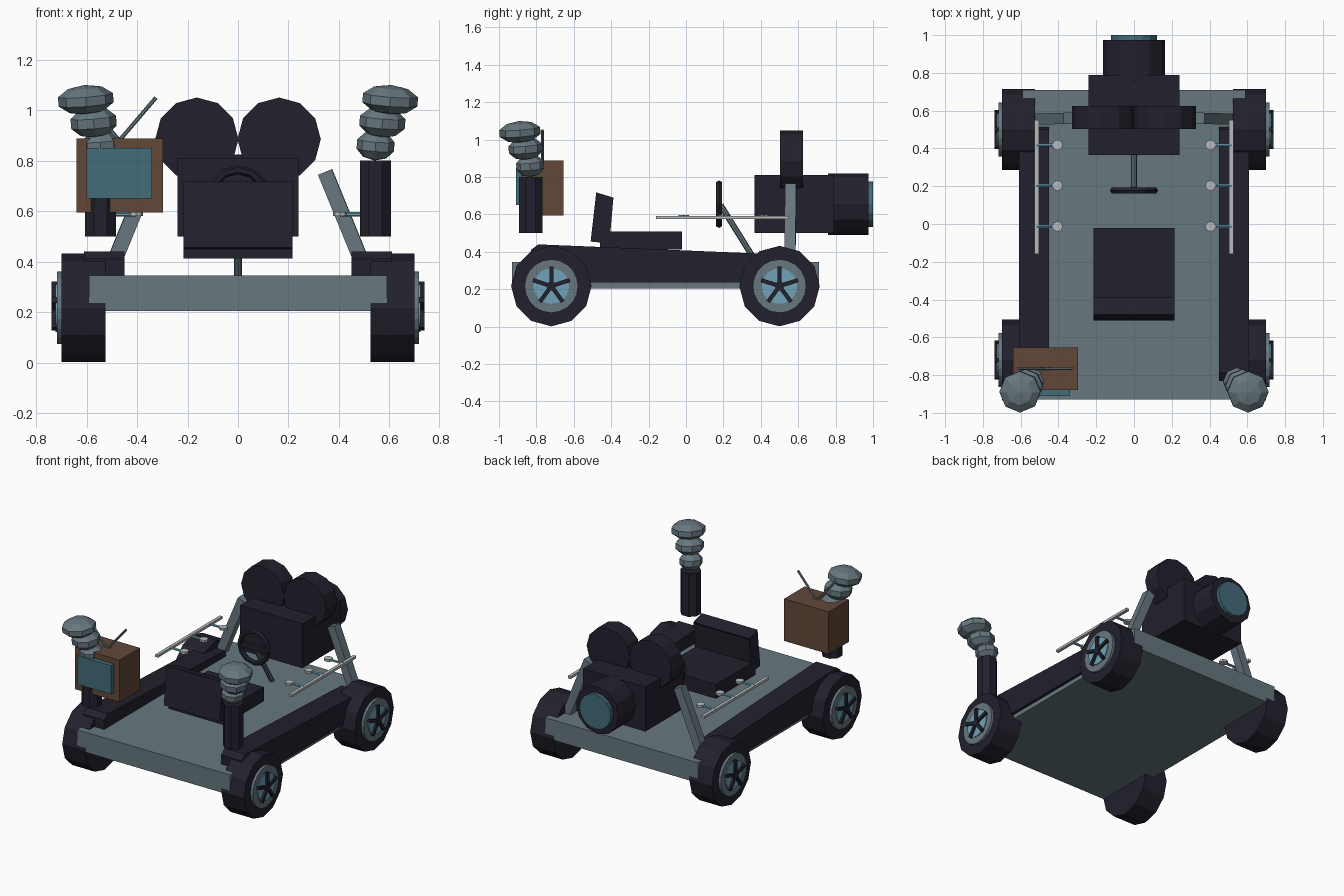
import bpy, bmesh, math
from mathutils import Matrix, Vector

if "Cube" in bpy.data.objects:
    bpy.data.objects.remove(bpy.data.objects["Cube"])


def material(name, rgb):
    m = bpy.data.materials.new(name)
    m.diffuse_color = (*rgb, 1)
    m.use_nodes = True
    m.node_tree.nodes["Principled BSDF"].inputs["Base Color"].default_value = m.diffuse_color
    return m


DARK = material("charcoal", (0.016, 0.015, 0.026))
GREY = material("slate_grey", (0.135, 0.185, 0.21))
BROWN = material("wood_brown", (0.122, 0.064, 0.04))
TEAL = material("teal_glass", (0.056, 0.15, 0.195))
BLUE = material("light_blue", (0.16, 0.37, 0.49))
WHITE = material("pale_grey", (0.47, 0.5, 0.5))


def finish(name, bm, mat):
    bmesh.ops.recalc_face_normals(bm, faces=bm.faces)
    me = bpy.data.meshes.new(name)
    bm.to_mesh(me)
    bm.free()
    me.materials.append(mat)
    ob = bpy.data.objects.new(name, me)
    bpy.context.collection.objects.link(ob)
    return ob


def box(name, lo, hi, mat):
    lo, hi = Vector(lo), Vector(hi)
    bm = bmesh.new()
    bmesh.ops.create_cube(bm, size=1, matrix=Matrix.Translation((lo + hi) / 2)
                          @ Matrix.Diagonal((*(hi - lo), 1)))
    return finish(name, bm, mat)


def rod(name, a, b, r, mat, sides=12, r2=None, turn=0):
    """Cylinder or cone from point a to point b."""
    a, b = Vector(a), Vector(b)
    d = b - a
    rot = d.to_track_quat('Z', 'Y').to_matrix().to_4x4()
    bm = bmesh.new()
    bmesh.ops.create_cone(bm, cap_ends=True, segments=sides, radius1=r,
                          radius2=r if r2 is None else r2, depth=d.length,
                          matrix=Matrix.Translation((a + b) / 2) @ rot
                          @ Matrix.Rotation(turn, 4, 'Z'))
    return finish(name, bm, mat)


def prism(name, profile, x0, x1, mat):
    """Extrude a (y, z) profile along x."""
    bm = bmesh.new()
    f = bm.faces.new([bm.verts.new((x0, y, z)) for y, z in profile])
    ext = bmesh.ops.extrude_face_region(bm, geom=[f])
    bmesh.ops.translate(bm, vec=(x1 - x0, 0, 0),
                        verts=[v for v in ext["geom"] if isinstance(v, bmesh.types.BMVert)])
    return finish(name, bm, mat)


def lobe(name, c, r, h, tilt, mat):
    """Faceted squashed ball: eight sides, four bands."""
    bm = bmesh.new()
    bmesh.ops.create_uvsphere(bm, u_segments=8, v_segments=5, radius=1,
                              matrix=Matrix.Translation(c) @ tilt
                              @ Matrix.Diagonal((r, r, h, 1)))
    return finish(name, bm, mat)


def spokes(name, s, y, z):
    """Five wheel spokes plus a small centre cap."""
    bm = bmesh.new()
    for i in range(5):
        m = (Matrix.Translation((s * 0.726, y, z)) @ Matrix.Rotation(i * math.tau / 5, 4, 'X')
             @ Matrix.Translation((0, 0, 0.052)) @ Matrix.Diagonal((0.024, 0.022, 0.104, 1)))
        bmesh.ops.create_cube(bm, size=1, matrix=m)
    bmesh.ops.create_cone(bm, cap_ends=True, segments=10, radius1=0.025, radius2=0.025, depth=0.024,
                          matrix=Matrix.Translation((s * 0.727, y, z)) @ Matrix.Rotation(math.pi / 2, 4, 'Y'))
    return finish(name, bm, DARK)


# Chassis deck
box("deck", (-0.59, -0.93, 0.205), (0.59, 0.71, 0.345), GREY)

# Parts that repeat on both sides
for s, side in ((-1, "left"), (1, "right")):
    # Wheels with hub ring, disc and spokes
    for y, end in ((-0.72, "front"), (0.5, "rear")):
        n, z = f"{side}_{end}", 0.217
        rod(n + "_tyre", (s * 0.525, y, z), (s * 0.70, y, z), 0.215, DARK)
        rod(n + "_hub_ring", (s * 0.69, y, z), (s * 0.718, y, z), 0.143, GREY, 20)
        rod(n + "_hub_disc", (s * 0.69, y, z), (s * 0.724, y, z), 0.095, BLUE, 20)
        spokes(n + "_spokes", s, y, z)

    # Sloping side fender
    prism(side + "_fender", [(-0.83, 0.235), (-0.83, 0.41), (-0.79, 0.44), (0.37, 0.392),
                             (0.5, 0.385), (0.55, 0.235)], s * 0.45, s * 0.61, DARK)

    # Slanted support bar
    rod(side + "_support", (s * 0.515, 0.555, 0.34), (s * 0.345, 0.56, 0.755),
        0.042, GREY, 4, turn=math.pi / 4)

    # Side rail with three pegs and knobs
    box(side + "_rail", (s * 0.515 - 0.011, -0.16, 0.575), (s * 0.515 + 0.011, 0.55, 0.592), WHITE)
    for i, y in enumerate((-0.013, 0.203, 0.418)):
        rod(f"{side}_peg_{i}", (s * 0.515, y, 0.587), (s * 0.405, y, 0.587), 0.009, BLUE, 6)
        rod(f"{side}_knob_{i}", (s * 0.405, y, 0.58), (s * 0.405, y, 0.596), 0.028, WHITE, 8)

    # Front post with stacked horn lobes leaning outward
    rod(side + "_post", (s * 0.545, -0.83, 0.50), (s * 0.545, -0.83, 0.80),
        0.067, DARK, 8, turn=math.pi / 8)
    tilt = Matrix.Rotation(s * 0.08, 4, 'Y') @ Matrix.Rotation(0.08, 4, 'X')
    for i, (x, y, z, r, h) in enumerate(((0.545, -0.833, 0.86, 0.078, 0.06),
                                         (0.572, -0.858, 0.952, 0.095, 0.062),
                                         (0.603, -0.888, 1.041, 0.115, 0.059))):
        lobe(f"{side}_horn_lobe_{i}", (s * x, y, z), r, h, tilt, GREY)

    # Film reel
    rod(side + "_reel", (s * 0.163, 0.503, 0.885), (s * 0.163, 0.625, 0.885), 0.165, DARK)

    # Aerial of the television
    rod(side + "_aerial", (-0.47, -0.767, 0.88), (-0.47 + s * 0.145, -0.767, 1.05), 0.008, GREY, 6)

# Projector body, lens barrel and glass
box("projector_body", (-0.24, 0.365, 0.50), (0.24, 0.79, 0.81), DARK)
box("reel_bracket", (-0.04, 0.53, 0.80), (0.04, 0.60, 0.825), DARK)
rod("lens_barrel", (0, 0.76, 0.655), (0, 0.975, 0.655), 0.165, DARK)
rod("lens_glass", (0, 0.95, 0.655), (0, 1.0, 0.655), 0.121, TEAL, 16)

# Seat with an inset panel in the backrest
box("seat_cushion", (-0.215, -0.46, 0.412), (0.215, -0.022, 0.51), DARK)
back = prism("seat_backrest", [(-0.51, 0.455), (-0.41, 0.445), (-0.388, 0.69), (-0.48, 0.718)],
             -0.215, 0.215, DARK)
bm = bmesh.new()
bm.from_mesh(back.data)
bm.normal_update()
panel = [f for f in bm.faces if f.normal.y > 0.8]
bmesh.ops.inset_individual(bm, faces=panel, thickness=0.025, depth=-0.012)
bm.to_mesh(back.data)
bm.free()

# Steering wheel, crossbar and column
bpy.ops.mesh.primitive_torus_add(major_segments=12, minor_segments=6, major_radius=0.109,
                                 minor_radius=0.018, location=(0, 0.177, 0.655),
                                 rotation=(math.pi / 2, 0, 0))
wheel = bpy.context.object
wheel.name = "steering_wheel"
wheel.data.materials.append(DARK)
box("steering_crossbar", (-0.1, 0.168, 0.637), (0.1, 0.19, 0.673), DARK)
rod("steering_column", (0, 0.185, 0.65), (0, 0.378, 0.34), 0.016, GREY, 8)

# Television on the left post
box("television_case", (-0.64, -0.88, 0.595), (-0.297, -0.655, 0.888), BROWN)
box("television_screen", (-0.60, -0.91, 0.65), (-0.34, -0.87, 0.85), TEAL)
